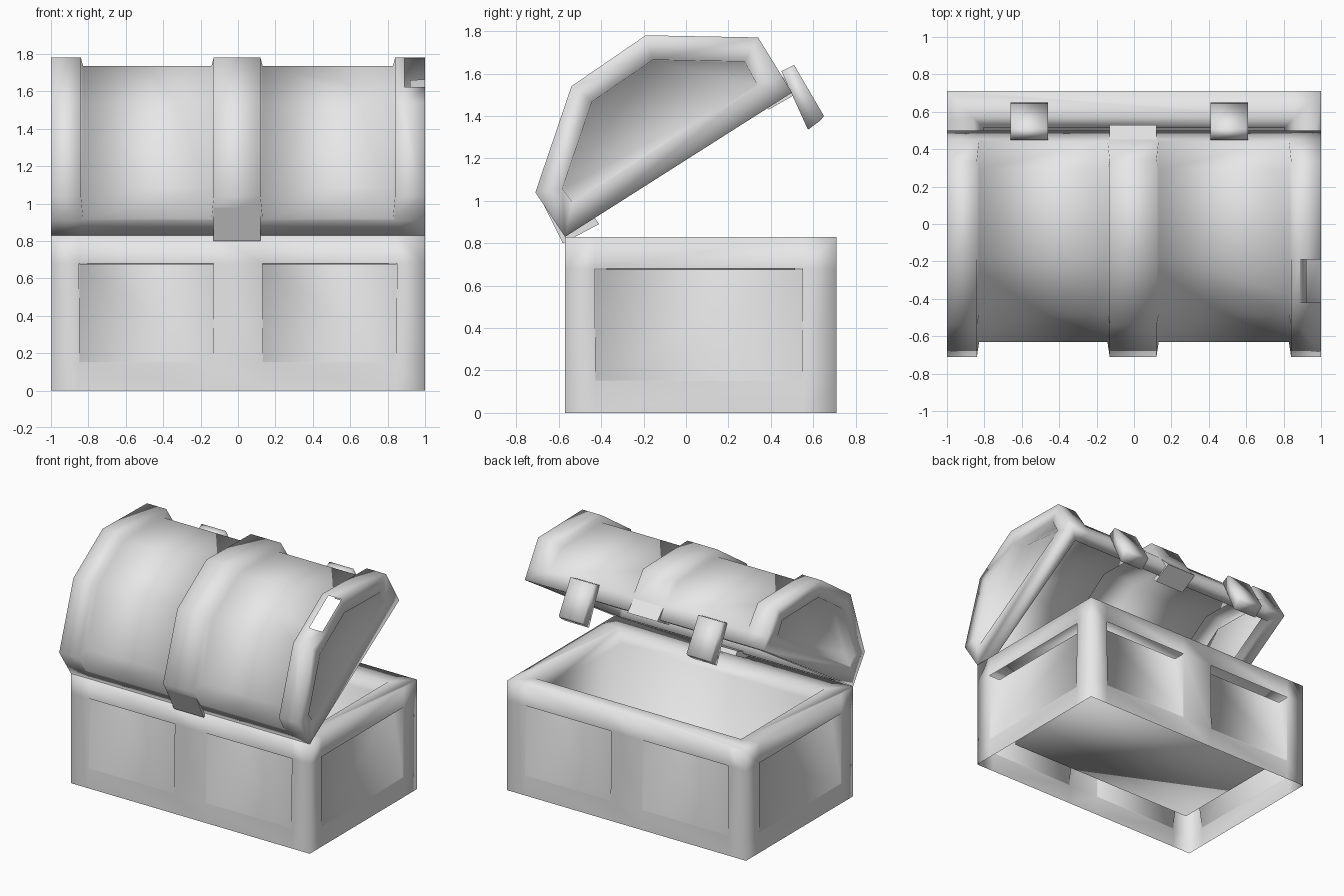
import bpy, bmesh
from mathutils import Vector

if "Cube" in bpy.data.objects:
    bpy.data.objects.remove(bpy.data.objects["Cube"], do_unlink=True)

grey = bpy.data.materials.new("plain_grey")
grey.use_nodes = True
grey.diffuse_color = (0.8, 0.8, 0.8, 1)
grey.node_tree.nodes["Principled BSDF"].inputs["Base Color"].default_value = (0.8, 0.8, 0.8, 1)


def prism(profile, x0, x1):
    """Closed solid from a (y, z) profile drawn along x."""
    bm = bmesh.new()
    ends = [[bm.verts.new((x, y, z)) for y, z in profile] for x in (x0, x1)]
    for ring in ends:
        bm.faces.new(ring)
    for i in range(len(profile)):
        j = (i + 1) % len(profile)
        bm.faces.new((ends[0][i], ends[0][j], ends[1][j], ends[1][i]))
    bmesh.ops.recalc_face_normals(bm, faces=bm.faces)
    return bm


def pick(bm, rule):
    bm.normal_update()
    return [f for f in bm.faces if rule(f, f.calc_center_median())]


def remove(bm, faces):
    bmesh.ops.delete(bm, geom=faces, context='FACES')


def cut(bm, co, normal, rule):
    faces = pick(bm, rule)
    geom = faces + list({e for f in faces for e in f.edges}) + list({v for f in faces for v in f.verts})
    bmesh.ops.bisect_plane(bm, geom=geom, plane_co=co, plane_no=normal)


def inset(bm, faces, width, depth=0):
    bmesh.ops.inset_region(bm, faces=faces, thickness=width, depth=-depth,
                           use_boundary=True, use_even_offset=True)


def finish(bm, name, smooth=True):
    mesh = bpy.data.meshes.new(name)
    for f in bm.faces:
        f.smooth = smooth
    bm.to_mesh(mesh)
    bm.free()
    mesh.materials.append(grey)
    ob = bpy.data.objects.new(name, mesh)
    bpy.context.collection.objects.link(ob)


def in_bay(x):
    return 0.12 < abs(x) < 0.85


# Base: hollow box, open underneath, with a rim and an inner tray
BACK, FRONT, TOP = 0.71, -0.57, 0.83
bm = prism([(FRONT, 0), (BACK, 0), (BACK, TOP), (FRONT, TOP)], -1, 1)
tray = pick(bm, lambda f, c: f.normal.z > 0.9)
inset(bm, tray, 0.14)
inset(bm, tray, 0.055, 0.08)
inset(bm, tray, 0.002, 0.6)
remove(bm, pick(bm, lambda f, c: f.normal.z < -0.9))


def wall(f, c):
    return abs(c.x) > 0.99 or not FRONT + 0.01 < c.y < BACK - 0.01


def base_bay(f, c):
    if not (wall(f, c) and 0.15 < c.z < 0.68):
        return False
    return -0.43 < c.y < 0.55 if abs(f.normal.x) > 0.5 else in_bay(c.x)


for x in (-0.85, -0.13, 0.13, 0.85):
    cut(bm, (x, 0, 0), (1, 0, 0), wall)
for y in (-0.43, 0.55):
    cut(bm, (0, y, 0), (0, 1, 0), wall)
for z in (0.15, 0.68):
    cut(bm, (0, 0, z), (0, 0, 1), wall)

# Base panels: level with the frame at the foot, leaning in at the top
bays = pick(bm, base_bay)
bmesh.ops.inset_individual(bm, faces=bays, thickness=0.005)
for f in bays:
    inward = f.normal * -0.09
    for v in f.verts:
        if v.co.z > 0.5:
            v.co += inward
remove(bm, pick(bm, lambda f, c: f.normal.z < -0.5 and c.z > 0.6))
finish(bm, "base")

# Lid: hollow shell, tilted open
lid = [(-0.57, 0.83), (-0.71, 1.04), (-0.54, 1.54), (-0.19, 1.78), (0.34, 1.77), (0.50, 1.51)]
foot = Vector((0, *lid[0]))
along = (Vector((0, *lid[-1])) - foot).normalized()
up = Vector((0, -along.z, along.y))
middle = Vector((0, -0.06, 1.4))


def height(p):
    return (p - foot).dot(up)


def barrel_face(f, c):
    return abs(f.normal.x) < 0.5


def lid_bay(f, c):
    return barrel_face(f, c) and in_bay(c.x) and height(c) > 0.095


# Gap in the end band on one side
def gap_face(f, c):
    return barrel_face(f, c) and c.x > 0.85 and -0.54 < c.y < -0.19


bm = prism(lid, -1, 1)
rim = pick(bm, lambda f, c: f.normal.dot(up) < -0.95)
inset(bm, rim, 0.09)
inset(bm, rim, 0.015, 0.07)
remove(bm, rim)
caps = pick(bm, lambda f, c: abs(f.normal.x) > 0.9 and abs(c.x) > 0.99)
inset(bm, caps, 0.115)
for x in (-0.84, -0.13, 0.12, 0.84):
    cut(bm, (x, 0, 0), (1, 0, 0), barrel_face)
cut(bm, foot + up * 0.095, up, barrel_face)
cut(bm, (0.89, 0, 0), (1, 0, 0), gap_face)
cut(bm, (0, -0.42, 0), (0, 1, 0), gap_face)
remove(bm, pick(bm, lambda f, c: gap_face(f, c) and c.x > 0.89 and c.y > -0.42))

# Lid panels: sunk between the bands, level with the rim at the bottom
bays = pick(bm, lid_bay)
inset(bm, bays, 0.012)
for v in {v for f in bays for v in f.verts}:
    if height(v.co) > 0.15:
        toward = middle - v.co
        toward.x = 0
        v.co += toward * 0.12

# Lid ends: sunk toward the top
inset(bm, caps, 0.005)
for v in {v for f in caps for v in f.verts}:
    if height(v.co) > 0.15:
        v.co.x *= 0.92
finish(bm, "lid")

# Ends of the middle band, folded under the lid rim
folds = {"front": [(-0.67, 0.98), (-0.58, 0.80), (-0.41, 0.89), (-0.43, 0.92), (-0.55, 0.87)],
         "back": [(0.36, 1.46), (0.39, 1.43), (0.53, 1.51), (0.45, 1.59), (0.47, 1.51)]}
for name, profile in folds.items():
    finish(prism(profile, -0.13, 0.12), name + "_band_end", smooth=False)

# Two latch plates hanging from the back rim
latch = [(0.45, 1.61), (0.51, 1.64), (0.65, 1.40), (0.635, 1.38), (0.575, 1.335)]
for name, x in (("right", -0.56), ("left", 0.51)):
    finish(prism(latch, x - 0.1, x + 0.1), name + "_latch")
